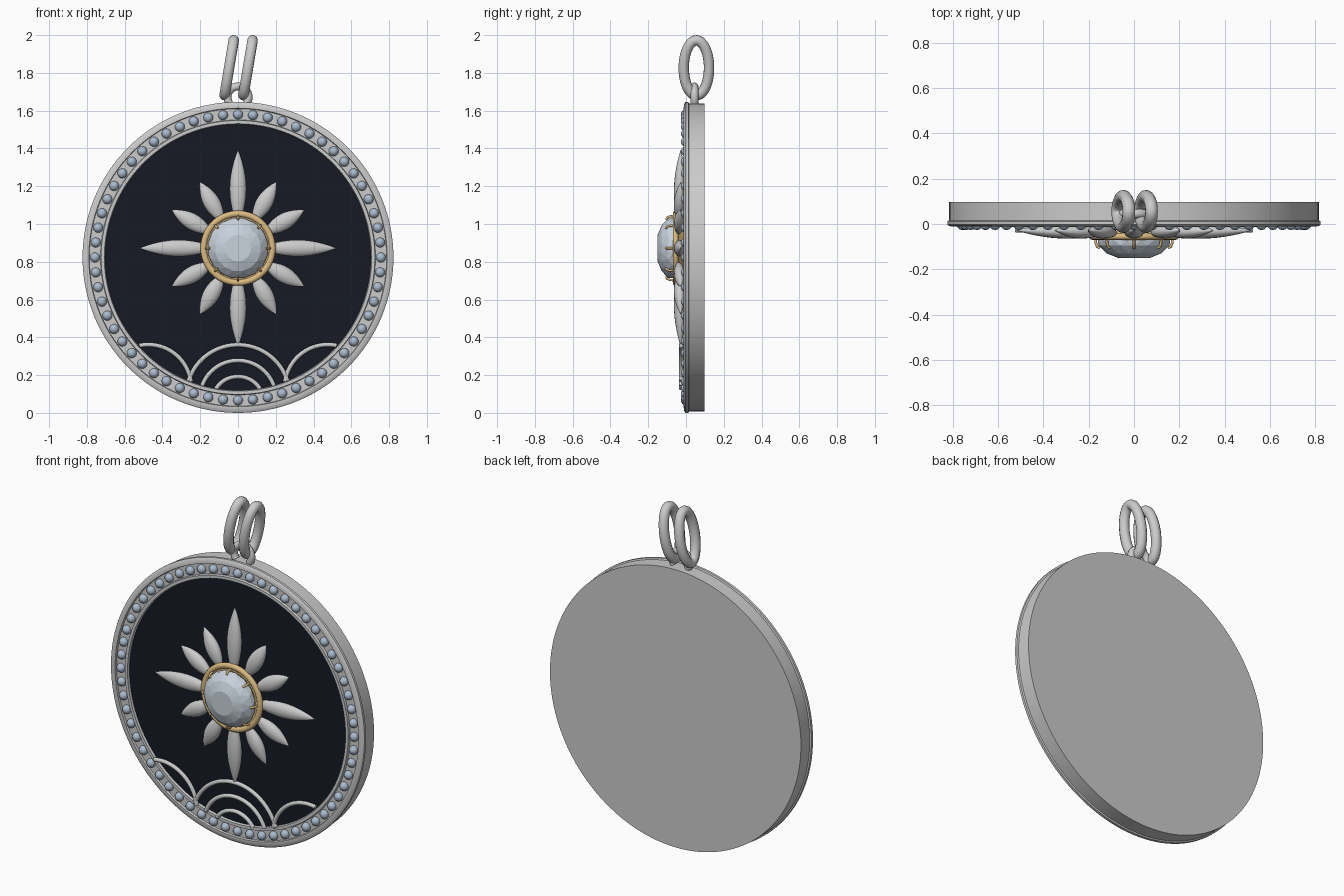
import bpy, bmesh
from math import sin, cos, pi, radians, hypot, sqrt

if "Cube" in bpy.data.objects:
    bpy.data.objects.remove(bpy.data.objects["Cube"])

DISC_Z, STAR_Z = 0.823, 0.872


def material(name, rgb):
    m = bpy.data.materials.new(name)
    m.diffuse_color = (*rgb, 1)
    m.use_nodes = True
    m.node_tree.nodes["Principled BSDF"].inputs["Base Color"].default_value = m.diffuse_color
    return m


BLACK = material("black_enamel", (0.008, 0.01, 0.018))
GOLD = material("gold", (0.72, 0.5, 0.22))
GEM = material("pale_gem", (0.58, 0.65, 0.72))
BEAD = material("blue_stone", (0.4, 0.5, 0.62))


def finish(bm, name, mat=None, smooth=True):
    bmesh.ops.remove_doubles(bm, verts=bm.verts, dist=1e-5)
    bmesh.ops.recalc_face_normals(bm, faces=bm.faces)
    me = bpy.data.meshes.new(name)
    bm.to_mesh(me)
    bm.free()
    ob = bpy.data.objects.new(name, me)
    bpy.context.collection.objects.link(ob)
    if mat:
        me.materials.append(mat)
    if smooth:
        bpy.ops.object.select_all(action='DESELECT')
        ob.select_set(True)
        bpy.context.view_layer.objects.active = ob
        bpy.ops.object.shade_smooth_by_angle(angle=radians(35))
    return ob


def skin(bm, rings, closed=False):
    """Bridge consecutive vertex loops given as coordinate lists."""
    rows = [[bm.verts.new(p) for p in ring] for ring in rings]
    n = len(rows[0])
    for i in range(len(rows) if closed else len(rows) - 1):
        a, b = rows[i], rows[(i + 1) % len(rows)]
        for j in range(n):
            k = (j + 1) % n
            bm.faces.new((a[j], a[k], b[k], b[j]))
    return rows


def lathe(name, profile, cz, seg=128, mat=None, closed=False):
    """Revolve (radius, y) points around the front-back axis."""
    bm = bmesh.new()
    skin(bm, [[(r * cos(2 * pi * j / seg), y, cz + r * sin(2 * pi * j / seg))
               for j in range(seg)] for r, y in profile], closed)
    bmesh.ops.dissolve_degenerate(bm, dist=1e-6, edges=bm.edges)
    return finish(bm, name, mat)


def tube(name, pts, radius, cyclic=False, mat=None):
    cu = bpy.data.curves.new(name, 'CURVE')
    cu.dimensions = '3D'
    cu.bevel_depth = radius
    cu.bevel_resolution = 4
    cu.use_fill_caps = True
    sp = cu.splines.new('POLY')
    sp.points.add(len(pts) - 1)
    for p, co in zip(sp.points, pts):
        p.co = (*co, 1)
    sp.use_cyclic_u = cyclic
    sp.use_smooth = True
    ob = bpy.data.objects.new(name, cu)
    bpy.context.collection.objects.link(ob)
    if mat:
        cu.materials.append(mat)
    return ob


# Medallion body with flange, stone channel and inner lip
lathe("medallion_body", [
    (0, 0.098), (0.815, 0.098), (0.815, 0.016), (0.823, 0.012), (0.823, -0.003),
    (0.815, -0.009), (0.797, -0.012), (0.79, -0.012), (0.787, 0), (0.728, 0),
    (0.725, -0.014), (0.708, -0.014), (0.702, 0.006), (0, 0.006)], DISC_Z)
lathe("enamel_field", [(0.704, 0.006), (0.704, -0.001), (0, -0.001)], DISC_Z, mat=BLACK)

# Ring of small round stones
bm = bmesh.new()
for i in range(60):
    a = 2 * pi * i / 60
    v = bmesh.ops.create_uvsphere(bm, u_segments=12, v_segments=8, radius=0.026)["verts"]
    bmesh.ops.translate(bm, verts=v, vec=(0.757 * sin(a), -0.001, DISC_Z + 0.757 * cos(a)))
finish(bm, "rim_stones", BEAD)

# Twelve spindle petals, longer on the main axes
bm = bmesh.new()
for i in range(12):
    a = i * pi / 6
    r0, r1 = (0.11, 0.52) if i % 3 == 0 else (0.15, 0.405)
    rings = []
    for s in range(17):
        t = s / 16
        r = r0 + (r1 - r0) * t
        w = max(sin(pi * t), 0) ** 0.85
        w = max(w, 0.02)
        ring = []
        for j in range(16):
            b = 2 * pi * j / 16
            u = 0.044 * w * cos(b)
            y = -0.028 - 0.012 * (1 - t) + 0.03 * w * sin(b)
            ring.append((r * cos(a) - u * sin(a), y, STAR_Z + r * sin(a) + u * cos(a)))
        rings.append(ring)
    rows = skin(bm, rings)
    bm.faces.new(rows[0])
    bm.faces.new(rows[-1])
finish(bm, "star_petals")

# Gold setting: cup, bezel ring and prongs
lathe("gem_cup", [(0.11, 0), (0.13, -0.025), (0.18, -0.06), (0.155, -0.06), (0.1, -0.02)],
      STAR_Z, 64, GOLD)
lathe("gem_bezel", [(0.182 + 0.017 * cos(k * pi / 6), -0.055 + 0.015 * sin(k * pi / 6))
                    for k in range(12)], STAR_Z, 64, GOLD, closed=True)
for i in range(8):
    a = i * pi / 4
    tube(f"gem_prong_{i + 1}", [(r * cos(a), y, STAR_Z + r * sin(a)) for r, y in
         ((0.172, -0.045), (0.168, -0.085), (0.162, -0.1), (0.15, -0.106))], 0.006, mat=GOLD)

# Faceted central gem
bm = bmesh.new()
rings = []
for k, (r, y) in enumerate(((0.1, -0.03), (0.162, -0.07), (0.157, -0.095),
                            (0.122, -0.13), (0.07, -0.15))):
    rings.append([(r * cos((j + k / 2) * pi / 8), y, STAR_Z + r * sin((j + k / 2) * pi / 8))
                  for j in range(16)])
rows = skin(bm, rings)
bm.faces.new(rows[0])
bm.faces.new(rows[-1])
bmesh.ops.triangulate(bm, faces=[f for f in bm.faces if len(f.verts) == 4])
finish(bm, "centre_gem", GEM, smooth=False)


# Wave arcs, cut off where they meet the inner lip
def wave(name, cx, cz, r):
    pts = []
    for i in range(181):
        a = 2 * pi * i / 180 - pi / 2
        x, z = cx + r * cos(a), cz + r * sin(a)
        if hypot(x, z - DISC_Z) < 0.707:
            pts.append((x, -0.026, z))
    tube(name, pts, 0.012)


for i, (cz, r) in enumerate(((0.085, 0.275), (0.075, 0.202), (0.055, 0.137))):
    wave(f"middle_wave_{i + 1}", 0, cz, r)
for side, sx in (("left", -1), ("right", 1)):
    wave(f"{side}_wave", sx * 0.475, 0.133, 0.228)

# Hanging loop fixed to the rim
tube("hanging_loop", [(0.056 * cos(i * pi / 24), 0.045, 1.672 + 0.056 * sin(i * pi / 24))
                      for i in range(-5, 30)], 0.021)

# Two leaning oval jump rings
for side, cx in (("left", -0.047), ("right", 0.053)):
    pts = []
    for i in range(48):
        a = 2 * pi * i / 48
        h = 0.147 * sin(a)
        pts.append((cx + h * sin(radians(9.5)), 0.055 + 0.067 * cos(a),
                    1.827 + h * cos(radians(9.5))))
    tube(f"{side}_jump_ring", pts, 0.028, cyclic=True)
